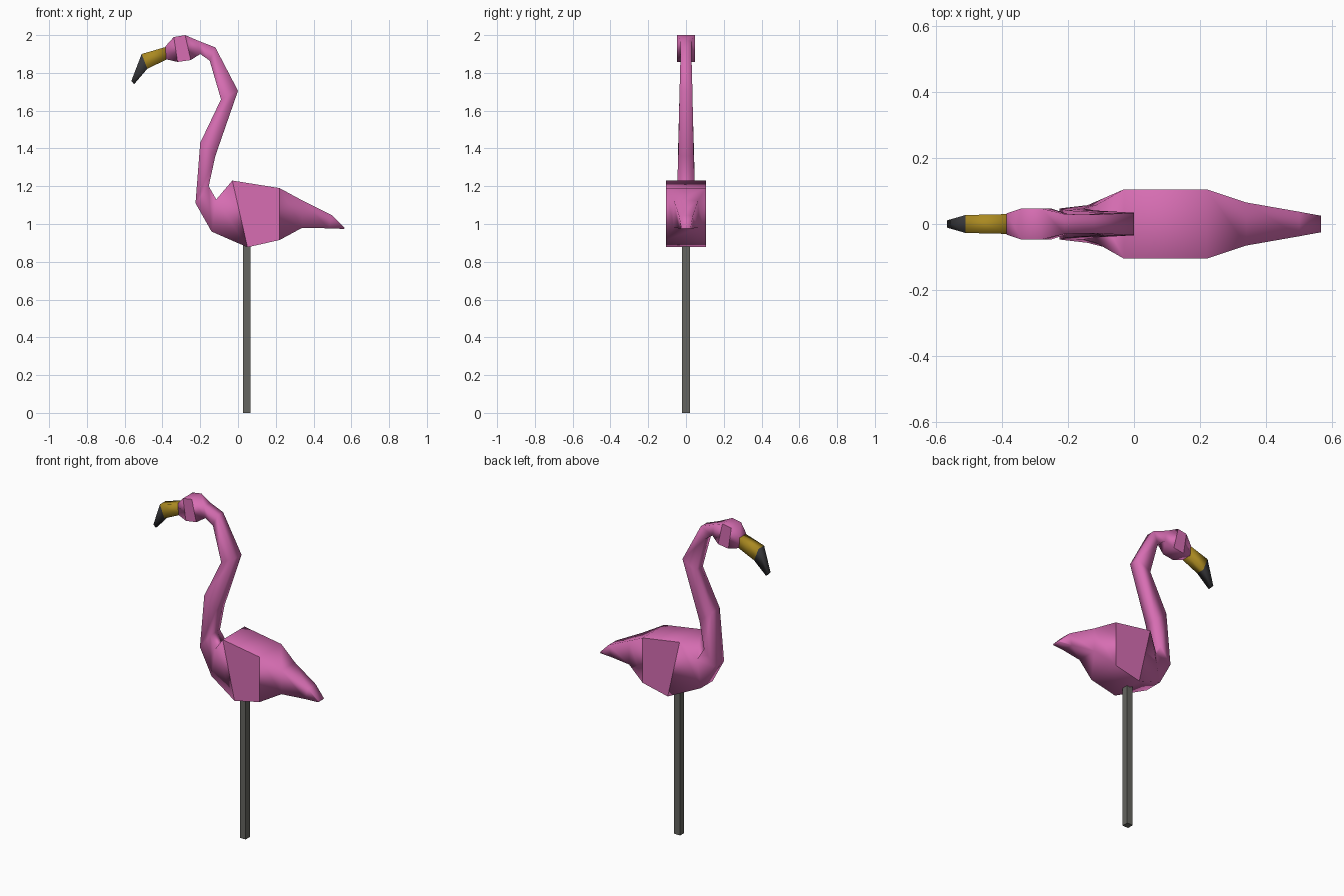
import bpy, bmesh

if "Cube" in bpy.data.objects:
    bpy.data.objects.remove(bpy.data.objects["Cube"])


def material(name, rgb):
    m = bpy.data.materials.new(name)
    m.diffuse_color = (*rgb, 1)
    m.use_nodes = True
    m.node_tree.nodes["Principled BSDF"].inputs["Base Color"].default_value = m.diffuse_color
    return m


pink = material("pink", (0.68, 0.155, 0.45))
yellow = material("yellow", (0.40, 0.25, 0.015))
black = material("black", (0.045, 0.045, 0.05))
grey = material("grey", (0.13, 0.13, 0.115))


def loft(name, sections, mats, mat_rule=lambda i: 0, flat_widths=()):
    """Skin four-sided rings; each is (top x, top z, bottom x, bottom z, half width).
    Side panels lying at a flat width get sharp borders, the rest is smooth."""
    bm = bmesh.new()
    rings = []
    for tx, tz, bx, bz, w in sections:
        rings.append([bm.verts.new(p) for p in
                      ((tx, -w, tz), (tx, w, tz), (bx, w, bz), (bx, -w, bz))])
    for i, (a, b) in enumerate(zip(rings, rings[1:])):
        for k in range(4):
            n = (k + 1) % 4
            f = bm.faces.new((a[k], a[n], b[n], b[k]))
            f.material_index = mat_rule(i)
    bm.faces.new(rings[0])
    bm.faces.new(rings[-1]).material_index = mat_rule(len(rings) - 2)
    bmesh.ops.recalc_face_normals(bm, faces=bm.faces)
    for f in bm.faces:
        f.smooth = True
    for f in bm.faces:
        for w in flat_widths:
            if all(abs(abs(v.co.y) - w) < 1e-4 for v in f.verts) and abs(f.normal.y) > 0.9:
                for e in f.edges:
                    e.smooth = False
    mesh = bpy.data.meshes.new(name)
    bm.to_mesh(mesh)
    bm.free()
    for m in mats:
        mesh.materials.append(m)
    ob = bpy.data.objects.new(name, mesh)
    bpy.context.collection.objects.link(ob)
    return ob


# Tail, body, curved neck and head as one continuous skin
loft("bird_body", [
    (0.565, 0.98, 0.56, 0.974, 0.025),
    (0.50, 1.045, 0.48, 0.977, 0.037),
    (0.34, 1.125, 0.34, 0.98, 0.065),
    (0.22, 1.19, 0.22, 0.915, 0.105),
    (-0.03, 1.23, 0.05, 0.877, 0.105),
    (-0.115, 1.13, -0.14, 0.96, 0.057),
    (-0.155, 1.20, -0.225, 1.11, 0.047),
    (-0.12, 1.36, -0.20, 1.43, 0.041),
    (0.0, 1.705, -0.09, 1.66, 0.034),
    (-0.12, 1.935, -0.15, 1.865, 0.028),
    (-0.21, 1.97, -0.20, 1.90, 0.030),
    (-0.28, 2.0, -0.25, 1.868, 0.047),
    (-0.34, 1.99, -0.32, 1.858, 0.047),
    (-0.385, 1.94, -0.38, 1.872, 0.032),
], [pink], flat_widths=(0.105, 0.047))

# Hooked beak: yellow base, black tip
loft("beak", [
    (-0.38, 1.938, -0.375, 1.872, 0.030),
    (-0.51, 1.90, -0.48, 1.822, 0.027),
    (-0.565, 1.757, -0.55, 1.74, 0.011),
], [yellow, black], mat_rule=lambda i: i)

# Square stake
bpy.ops.mesh.primitive_cube_add(size=1, location=(0.046, 0, 0.46))
stake = bpy.context.object
stake.name = "stake"
stake.scale = (0.04, 0.04, 0.92)
stake.data.materials.append(grey)
